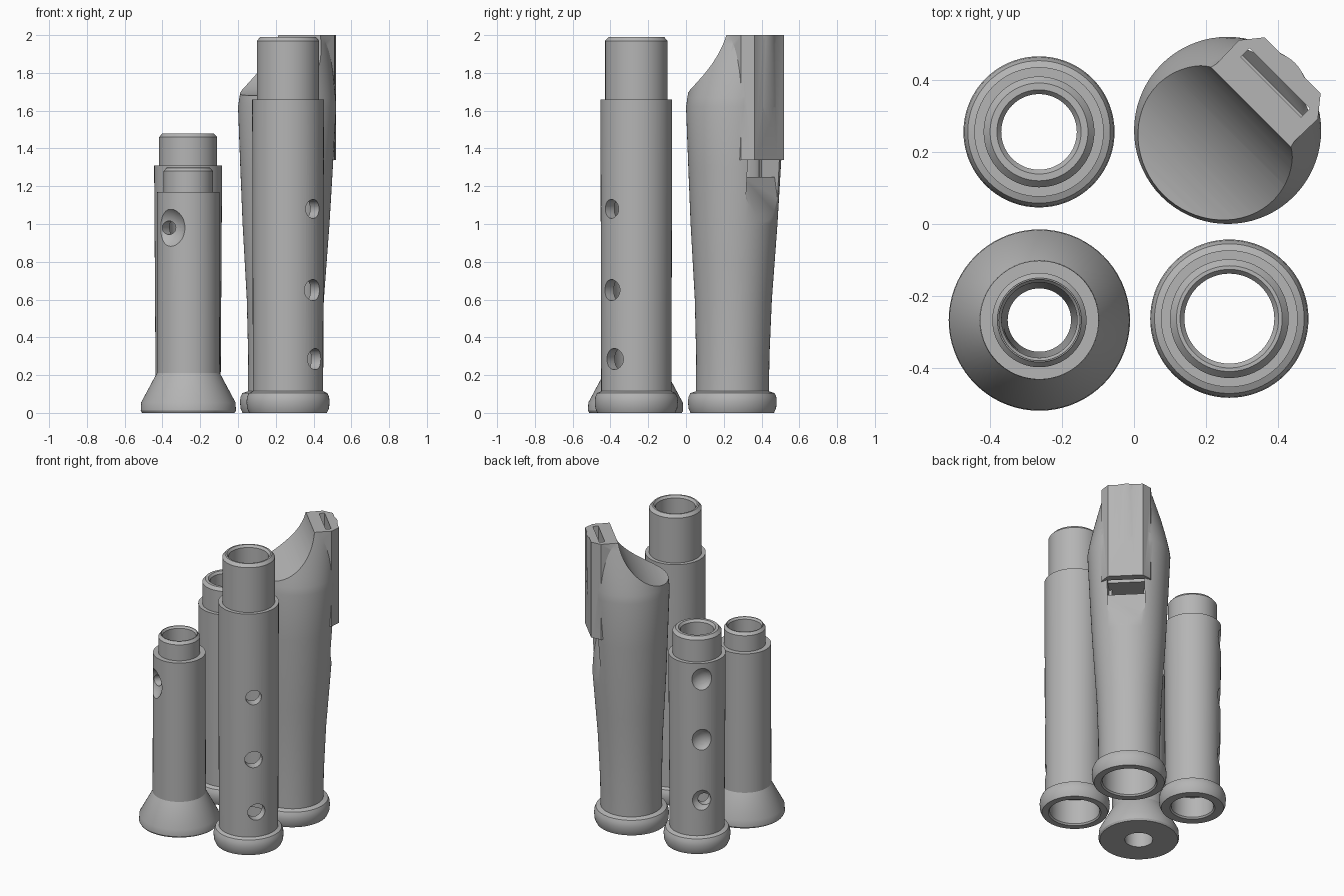
import bpy, bmesh, math
from mathutils import Matrix, Vector

old = bpy.data.objects.get("Cube")
if old:
    bpy.data.objects.remove(old, do_unlink=True)

GREY = (0.46, 0.46, 0.46, 1)
mat = bpy.data.materials.new("plain grey")
mat.use_nodes = True
mat.diffuse_color = GREY
mat.node_tree.nodes["Principled BSDF"].inputs["Base Color"].default_value = GREY

SEG = 72


def finish(name, bm):
    bmesh.ops.recalc_face_normals(bm, faces=bm.faces)
    mesh = bpy.data.meshes.new(name)
    bm.to_mesh(mesh)
    bm.free()
    mesh.materials.append(mat)
    obj = bpy.data.objects.new(name, mesh)
    bpy.context.collection.objects.link(obj)
    return obj


def lathe(name, profile, tube=True, shape=None):
    """Turn (radius, z) points; a tube closes on itself, a solid gets caps."""
    bm = bmesh.new()
    rings = []
    for r, z in profile:
        ring = []
        for i in range(SEG):
            a = math.tau * i / SEG
            co = Vector((r * math.cos(a), r * math.sin(a), z))
            ring.append(bm.verts.new(shape(co) if shape else co))
        rings.append(ring)
    pairs = list(zip(rings, rings[1:]))
    if tube:
        pairs.append((rings[-1], rings[0]))
    else:
        bm.faces.new(rings[0])
        bm.faces.new(rings[-1])
    for a, b in pairs:
        for i in range(SEG):
            j = (i + 1) % SEG
            bm.faces.new((a[i], a[j], b[j], b[i]))
    return finish(name, bm)


def prism(name, points, matrix, depth):
    """Extrude a flat outline along its own z, then place it."""
    bm = bmesh.new()
    low = bm.faces.new([bm.verts.new((x, y, 0)) for x, y in points])
    top = bmesh.ops.extrude_face_region(bm, geom=[low])["geom"]
    bmesh.ops.translate(bm, vec=(0, 0, depth),
                        verts=[v for v in top if isinstance(v, bmesh.types.BMVert)])
    bm.transform(matrix)
    return finish(name, bm)


def combine(obj, tool, operation="DIFFERENCE"):
    tool.hide_render = True
    mod = obj.modifiers.new(operation, "BOOLEAN")
    mod.object, mod.operation, mod.solver = tool, operation, "EXACT"
    bpy.context.view_layer.objects.active = obj
    bpy.ops.object.modifier_apply(modifier=mod.name)
    bpy.data.objects.remove(tool, do_unlink=True)


def drill(obj, angle, z, radius, side=0.0):
    """Radial finger hole from the bore outward."""
    bm = bmesh.new()
    bmesh.ops.create_cone(bm, cap_ends=True, segments=32, radius1=radius,
                          radius2=radius, depth=0.3)
    bm.transform(Matrix.Rotation(math.radians(angle), 4, "Z")
                 @ Matrix.Translation((0.17, side, z)) @ Matrix.Rotation(math.pi / 2, 4, "Y"))
    combine(obj, finish("hole_cutter", bm))


def dent(obj, angle, z, radius, distance):
    """Shallow round hollow around a hole."""
    bm = bmesh.new()
    bmesh.ops.create_uvsphere(bm, u_segments=32, v_segments=20, radius=radius)
    a = math.radians(angle)
    bm.transform(Matrix.Translation((distance * math.cos(a), distance * math.sin(a), z)))
    combine(obj, finish("dent_cutter", bm))


def place(obj, x, y, turn=0):
    obj.location = (x, y, 0)
    obj.rotation_euler.z = math.radians(turn)
    bpy.ops.object.select_all(action="DESELECT")
    obj.select_set(True)
    bpy.context.view_layer.objects.active = obj
    bpy.ops.object.shade_smooth_by_angle(angle=math.radians(28))


def foot_ring(r):
    return [(r - .014, 0), (r - .003, .025), (r, .06), (r - .003, .085), (r - .012, .105)]


def tenon(body, r, bore, shoulder, top):
    """Shoulder, plug and chamfered rim, ending inside the bore."""
    return [(body, shoulder), (r, shoulder), (r, top - .02), (r - .018, top),
            (bore + .012, top), (bore, top - .015)]


def socket(bore, r, depth):
    return [(bore, depth), (r, depth), (r, .01), (r + .008, 0)]


# Upper joint with three finger holes and a thumb hole
upper = lathe("upper_joint", foot_ring(.22) + [(.186, .115)]
              + tenon(.19, .165, .125, 1.66, 1.99) + socket(.125, .157, .18))
for angle, z, r in ((-45, 1.08, .05), (-45, .65, .056), (-39, .285, .056), (135, 1.12, .045)):
    drill(upper, angle, z, r)
place(upper, .265, -.263)

# Lower joint with hollowed finger holes
lower = lathe("lower_joint", foot_ring(.21) + [(.172, .115)]
              + tenon(.18, .154, .105, 1.31, 1.48) + socket(.105, .133, .15))
for z in (1.2, .78, .36):
    dent(lower, 135, z, .1, .245)
for z, r, side in ((1.2, .045, 0), (.78, .045, 0), (.36, .04, .02), (.36, .022, -.05)):
    drill(lower, 135, z, r, side)
place(lower, -.264, .256)

# Foot joint with flared bell and a double hole
foot = lathe("foot_joint", [(.245, 0), (.252, .012), (.25, .055), (.167, .21)]
             + tenon(.165, .131, .105, 1.17, 1.3) + [(.088, 0)])
dent(foot, 236, .98, .13, .25)
drill(foot, 236, .98, .036, -.035)
drill(foot, 236, .98, .018, .045)
place(foot, -.263, -.267)


# Head joint: local x points to the window side
def lean(co):
    t = max(0, (co.z - 1.62) / .38)
    co.y *= 1 - .36 * t ** 1.2
    if co.x < 0:
        co.x *= 1 - .15 * t
    co.x += .0133 * (co.z - 1.6)
    return co


crown = [(.26, 1.62 + .38 * i / 8) for i in range(9)]
head = lathe("head_joint", foot_ring(.235) + [(.193, .115), (.194, .3), (.204, .6), (.217, .8),
             (.23, 1.0), (.245, 1.3)] + crown, tube=False, shape=lean)

# Flat beak back
half = [(0, .15), (.2, .155), (.256, .11)]
outline = half + [(x, -y) for x, y in reversed(half)]
combine(head, prism("beak_back", outline, Matrix.Translation((0, 0, 1.34)), .66), "UNION")

# Bore and socket
combine(head, lathe("bore_cutter", [(.176, -.05), (.176, 0), (.168, .01), (.168, .34),
        (.13, .34), (.13, 1.34)], tube=False, shape=lean))

# Curved mouth scoop, window with ramp, and windway slot
sideways = Matrix.Rotation(math.pi / 2, 4, "X")   # outline in x-z, depth along -y
scoop = [(-.275 + .37 * math.cos(math.tau * i / 96), 2.05 + .37 * math.sin(math.tau * i / 96))
         for i in range(96)]
combine(head, prism("scoop_cutter", scoop, Matrix.Translation((0, .5, 0)) @ sideways, 1))
ramp = [(.08, 1.34), (.08, 1.25), (.177, 1.25), (.235, .95), (.32, .95), (.32, 1.34)]
combine(head, prism("window_cutter", ramp, Matrix.Translation((0, .118, 0)) @ sideways, .236))
slot = [(.17, -.118), (.205, -.118), (.205, .118), (.17, .118)]
combine(head, prism("windway_cutter", slot, Matrix.Translation((0, 0, 1.3)), .8))
place(head, .26, .26, 45)
